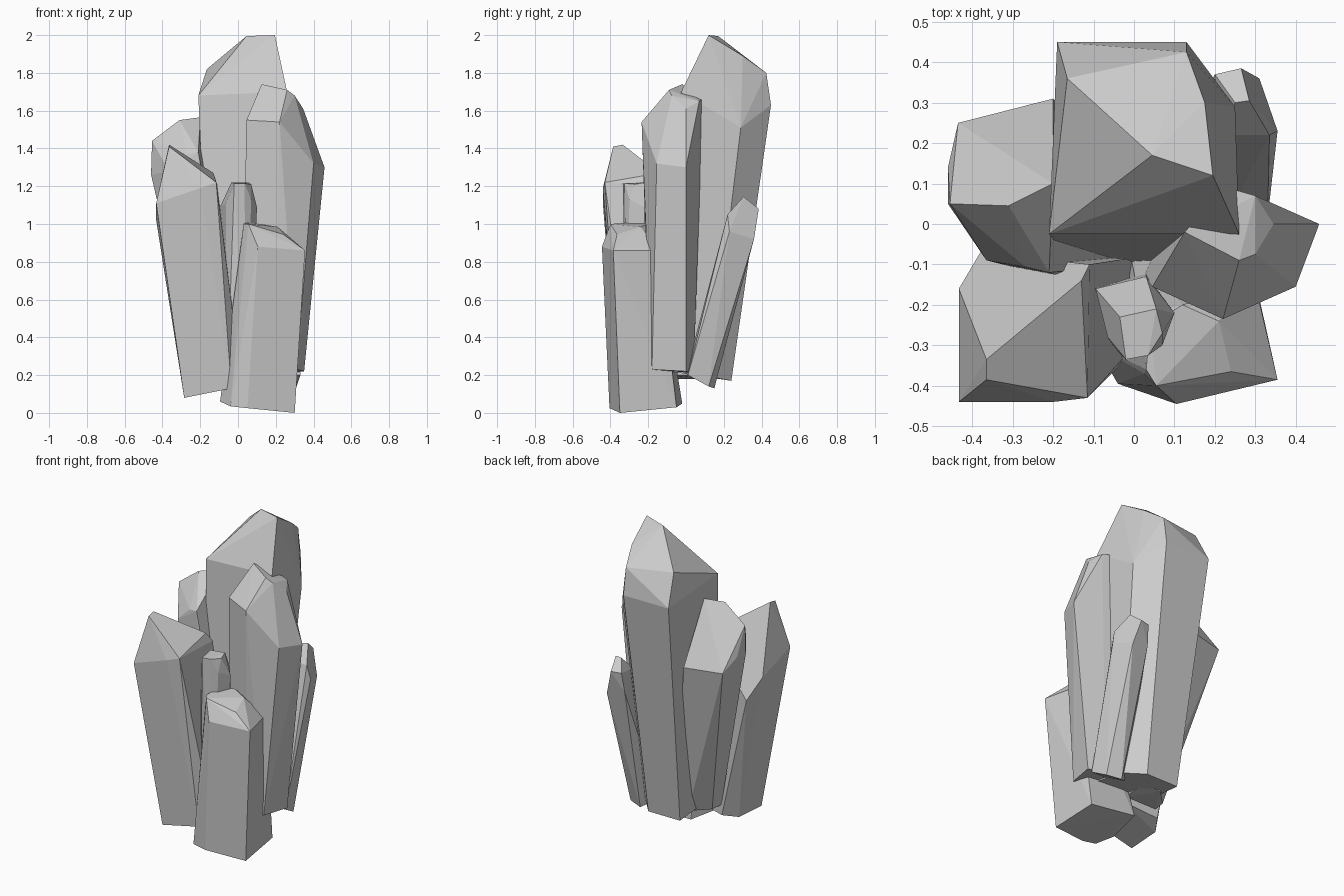
import bpy, bmesh, math


def crystal(name, base, tip):
    """Faceted crystal: convex shell over a base ring and the corners of its cut tip."""
    bm = bmesh.new()
    for p in base + tip:
        bm.verts.new(p)
    hull = bmesh.ops.convex_hull(bm, input=bm.verts[:])
    loose = {g for g in hull["geom_interior"] + hull["geom_unused"]
             if isinstance(g, bmesh.types.BMVert)}
    bmesh.ops.delete(bm, geom=list(loose), context='VERTS')
    bmesh.ops.dissolve_limit(bm, angle_limit=math.radians(4),
                             verts=bm.verts[:], edges=bm.edges[:])
    bmesh.ops.recalc_face_normals(bm, faces=bm.faces[:])
    mesh = bpy.data.meshes.new(name)
    bm.to_mesh(mesh)
    bm.free()
    bpy.context.collection.objects.link(bpy.data.objects.new(name, mesh))


# tallest crystal, leaning back
crystal("main_crystal",
        [(-.15, -.10, .22), (.22, -.10, .22), (.20, .13, .19),
         (.10, .24, .17), (-.125, .24, .17)],
        [(-.21, -.025, 1.68), (.26, -.025, 1.70), (.25, .29, 1.51),
         (.13, .45, 1.63), (-.19, .45, 1.63),
         (.13, .425, 1.80), (-.165, .36, 1.82), (.175, .30, 1.89),
         (.045, .17, 1.995), (.195, .12, 2.0)])

# second tallest, leaning right
crystal("right_crystal",
        [(.02, -.12, .24), (.20, -.19, .24), (.31, -.18, .23),
         (.35, 0, .22), (.25, .04, .21), (.10, .02, .22)],
        [(.045, -.155, 1.55), (.22, -.235, 1.54), (.40, -.155, 1.32),
         (.458, 0, 1.30), (.345, 0, 1.61), (.30, .07, 1.65), (.23, .09, 1.66),
         (.125, -.02, 1.74), (.26, -.09, 1.71), (.30, -.075, 1.68)])

# front left crystal
crystal("front_left_crystal",
        [(-.285, -.36, .08), (-.035, -.35, .13), (.02, -.28, .15),
         (.02, -.08, .16), (-.22, -.05, .12), (-.28, -.14, .09)],
        [(-.433, -.44, 1.11), (-.20, -.44, 1.19), (-.115, -.43, 1.22),
         (-.11, -.10, 1.21), (-.13, -.14, 1.27), (-.38, -.07, .89),
         (-.433, -.16, 1.02), (-.365, -.335, 1.42), (-.365, -.385, 1.41),
         (-.285, -.29, 1.37), (-.285, -.385, 1.35)])

# back left crystal
crystal("back_left_crystal",
        [(-.21, -.06, .18), (-.20, .02, .18), (-.10, .12, .18),
         (0, .10, .20), (0, -.10, .20), (-.12, -.15, .20)],
        [(-.455, .05, 1.44), (-.31, .045, 1.55), (-.20, .10, 1.565),
         (-.20, .31, 1.20), (-.435, .25, 1.20), (-.46, .14, 1.27),
         (-.46, .05, 1.26), (-.365, -.09, 1.28), (-.27, -.105, 1.37),
         (-.21, -.12, 1.38)])

# short front crystal
crystal("front_crystal",
        [(-.095, -.30, .06), (-.04, -.395, .035), (.05, -.405, .025),
         (.30, -.35, 0), (.28, -.05, .03), (-.02, -.02, .05)],
        [(.025, -.37, .92), (.105, -.445, .88), (.355, -.385, .86),
         (.30, -.15, .86), (.055, -.40, 1.0), (.03, -.36, 1.0),
         (.04, -.25, 1.01), (.12, -.20, 1.0), (.21, -.24, .985),
         (.24, -.365, .945), (.02, -.22, .93)])

# small inner crystal
crystal("inner_crystal",
        [(-.055, -.30, .20), (.04, -.31, .20), (.08, -.22, .20),
         (.03, -.12, .20), (-.06, -.16, .20)],
        [(-.035, -.23, 1.22), (.055, -.21, 1.22), (.07, -.27, 1.21),
         (.035, -.325, 1.215), (-.02, -.335, 1.215), (-.095, -.16, 1.09),
         (.03, -.13, 1.10), (.10, -.22, 1.09), (.07, -.30, 1.13),
         (-.065, -.28, 1.11)])

# small back right crystal, leaning back
crystal("back_right_crystal",
        [(.33, .01, .20), (.31, .12, .14), (.22, .15, .13),
         (.14, .08, .18), (.22, 0, .21)],
        [(.25, .30, 1.14), (.285, .305, 1.145), (.265, .385, 1.08),
         (.20, .37, 1.08), (.31, .36, .92), (.355, .23, .96),
         (.335, .22, 1.05), (.22, .22, 1.05), (.19, .35, .95)])
